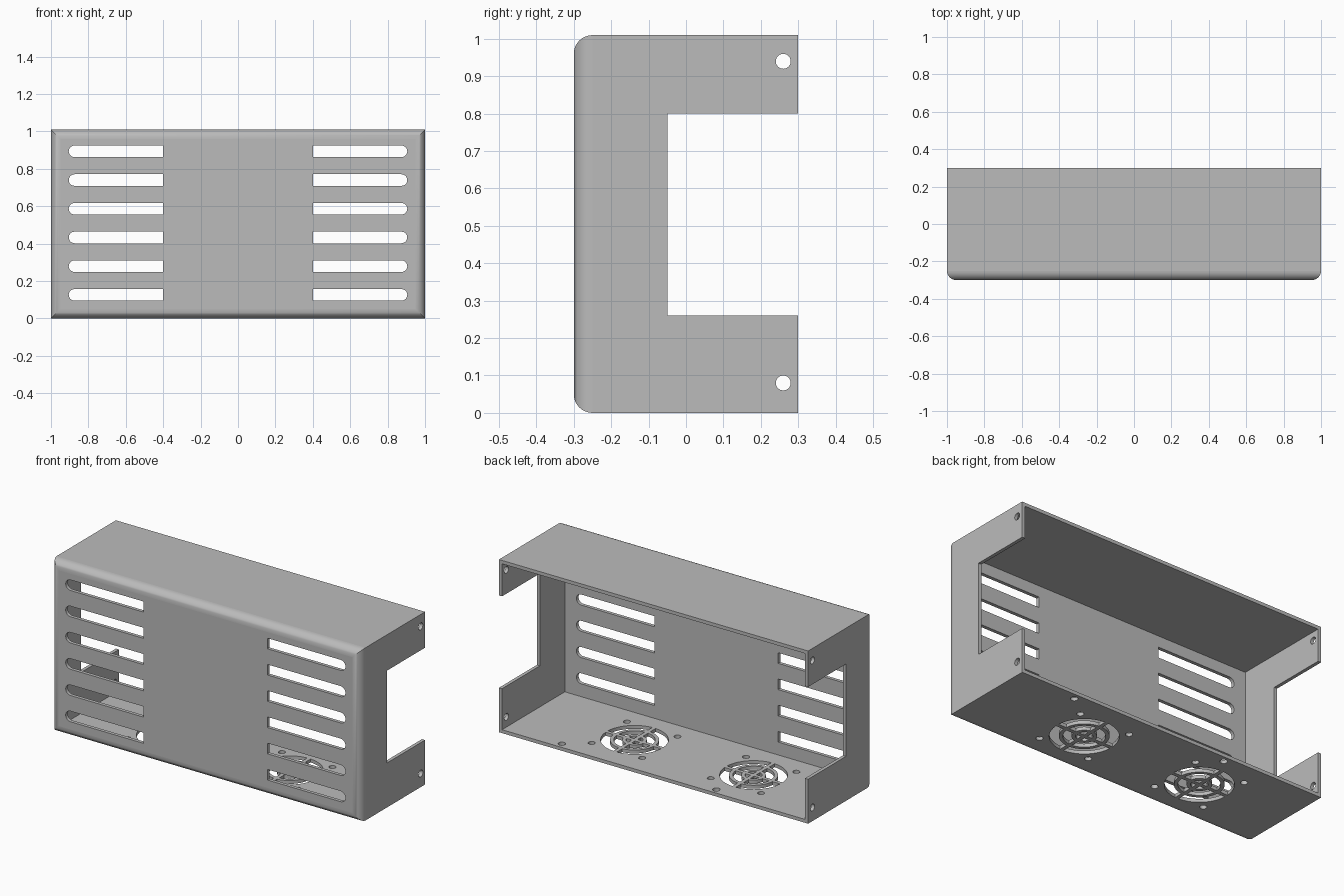
import bpy, bmesh, math

if "Cube" in bpy.data.objects:
    bpy.data.objects.remove(bpy.data.objects["Cube"])

HEIGHT, DEPTH, WALL, ROUND = 1.01, 0.30, 0.02, 0.05


def prism(bm, pts, axis, lo, hi):
    """Extrude a 2D outline along an axis from lo to hi."""
    place = {'x': lambda a, b, d: (d, a, b),
             'y': lambda a, b, d: (a, d, b),
             'z': lambda a, b, d: (a, b, d)}[axis]
    bottom = [bm.verts.new(place(a, b, lo)) for a, b in pts]
    top = [bm.verts.new(place(a, b, hi)) for a, b in pts]
    bm.faces.new(bottom)
    bm.faces.new(top[::-1])
    n = len(pts)
    for i in range(n):
        j = (i + 1) % n
        bm.faces.new((bottom[j], bottom[i], top[i], top[j]))


def rect(a0, b0, a1, b1):
    return [(a0, b0), (a1, b0), (a1, b1), (a0, b1)]


def arc(cx, cy, r, start, end, n):
    return [(cx + r * math.cos(start + (end - start) * i / n),
             cy + r * math.sin(start + (end - start) * i / n)) for i in range(n + 1)]


def circle(cx, cy, r, n=24):
    return arc(cx, cy, r, 0, math.tau, n)[:-1]


def make_object(name, bm):
    bmesh.ops.recalc_face_normals(bm, faces=bm.faces)
    mesh = bpy.data.meshes.new(name)
    bm.to_mesh(mesh)
    bm.free()
    obj = bpy.data.objects.new(name, mesh)
    bpy.context.collection.objects.link(obj)
    return obj


def cut(target, cutter):
    cutter.hide_render = True
    mod = target.modifiers.new("cut", 'BOOLEAN')
    mod.operation, mod.solver, mod.object = 'DIFFERENCE', 'EXACT', cutter
    bpy.context.view_layer.objects.active = target
    bpy.ops.object.modifier_apply(modifier=mod.name)
    bpy.data.objects.remove(cutter)


# Outer block with its four front edges rounded
bm = bmesh.new()
prism(bm, rect(-1, -DEPTH, 1, DEPTH), 'z', 0, HEIGHT)
front_edges = [e for e in bm.edges if all(v.co.y < -DEPTH + 0.001 for v in e.verts)]
bmesh.ops.bevel(bm, geom=front_edges, offset=ROUND, segments=8, profile=0.5, affect='EDGES')
cover = make_object("vented_cover", bm)

# Hollow interior, open at the back
bm = bmesh.new()
prism(bm, rect(-1 + WALL, WALL, 1 - WALL, HEIGHT - WALL), 'y', -DEPTH + WALL, DEPTH + 0.1)
cut(cover, make_object("cavity_cutter", bm))

bm = bmesh.new()
# Side notches and side screw holes, through both ends
prism(bm, rect(-0.05, 0.26, 0.5, 0.80), 'x', -1.1, 1.1)
for z in (0.08, 0.94):
    prism(bm, circle(0.26, z, 0.02), 'x', -1.1, 1.1)

# Front vent slots, square inside and round outside
for row in range(6):
    z = 0.126 + row * 0.1535
    for side in (-1, 1):
        slot = [(0.4, z - 0.031)] + arc(0.874, z, 0.031, -math.pi / 2, math.pi / 2, 12) + [(0.4, z + 0.031)]
        prism(bm, [(side * a, b) for a, b in slot], 'y', -0.4, -0.2)

# Floor: two fan grilles with corner screw holes
SPOKE = 0.011
for fan_x in (0.333, -0.437):
    for inner, outer in ((0.0, 0.045), (0.065, 0.11), (0.13, 0.18)):
        for quarter in range(4):
            base = quarter * math.pi / 2
            t = math.asin(SPOKE / outer)
            pts = arc(fan_x, 0, outer, base + t, base + math.pi / 2 - t, 10)
            if inner:
                t = math.asin(SPOKE / inner)
                pts += arc(fan_x, 0, inner, base + math.pi / 2 - t, base + t, 10)
            else:
                r, a = SPOKE * math.sqrt(2), base + math.pi / 4
                pts.append((fan_x + r * math.cos(a), r * math.sin(a)))
            prism(bm, pts, 'z', -0.05, 0.04)
    for sx in (-1, 1):
        for sy in (-1, 1):
            prism(bm, circle(fan_x + sx * 0.163, sy * 0.163, 0.019), 'z', -0.05, 0.04)

# Floor mounting holes near the back edge
for x in (0.62, -0.38):
    prism(bm, circle(x, 0.262, 0.02), 'z', -0.05, 0.04)
cut(cover, make_object("opening_cutter", bm))

# Smooth the rounded parts, keep the large panels flat
bpy.ops.object.select_all(action='DESELECT')
cover.select_set(True)
bpy.context.view_layer.objects.active = cover
bpy.ops.object.shade_smooth_by_angle(angle=math.radians(30))
for poly in cover.data.polygons:
    if poly.area > 0.05:
        poly.use_smooth = False

grey = bpy.data.materials.new("plain_grey")
grey.diffuse_color = (0.5, 0.5, 0.5, 1)
grey.use_nodes = True
grey.node_tree.nodes["Principled BSDF"].inputs["Base Color"].default_value = grey.diffuse_color
cover.data.materials.clear()
cover.data.materials.append(grey)
for poly in cover.data.polygons:
    poly.material_index = 0
